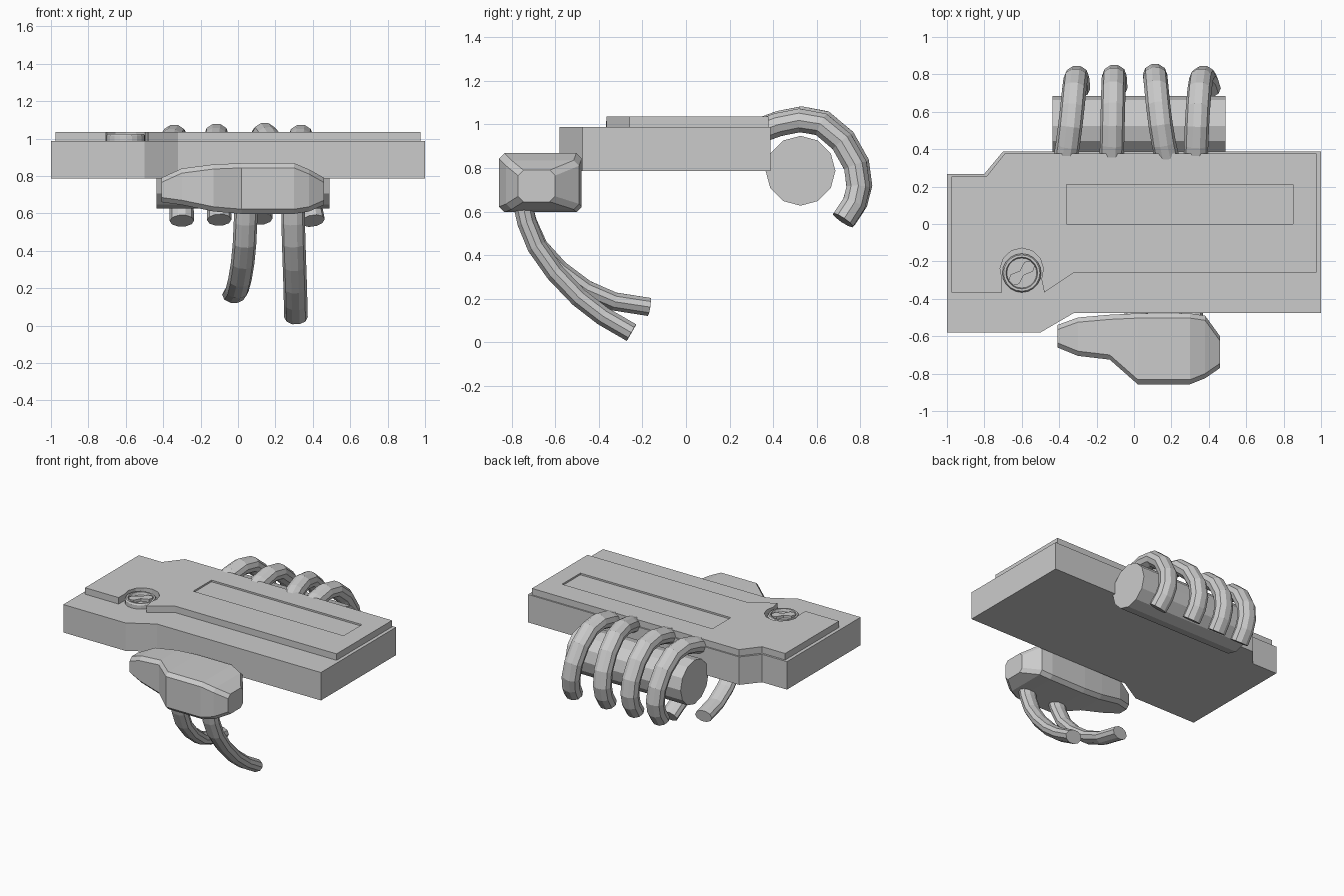
import bpy, bmesh, math
from mathutils import Vector

if "Cube" in bpy.data.objects:
    bpy.data.objects.remove(bpy.data.objects["Cube"])

GREY = (0.6, 0.6, 0.6, 1)
grey = bpy.data.materials.new("plain grey")
grey.use_nodes = True
grey.diffuse_color = GREY
grey.node_tree.nodes["Principled BSDF"].inputs["Base Color"].default_value = GREY


def finish(name, bm):
    """Turn a bmesh into a named object with the grey material."""
    bmesh.ops.recalc_face_normals(bm, faces=bm.faces)
    mesh = bpy.data.meshes.new(name)
    bm.to_mesh(mesh)
    bm.free()
    mesh.materials.append(grey)
    obj = bpy.data.objects.new(name, mesh)
    bpy.context.collection.objects.link(obj)
    return obj


def prism(name, outline, z0, z1, chamfer=0):
    """Upright prism over an outline, with a chamfered top rim."""
    bm = bmesh.new()
    face = bm.faces.new([bm.verts.new((x, y, z0)) for x, y in outline])
    top = bmesh.ops.extrude_face_region(bm, geom=[face], use_keep_orig=True)["geom"]
    for v in top:
        if isinstance(v, bmesh.types.BMVert):
            v.co.z = z1
    if chamfer:
        rim = [e for e in bm.edges if all(v.co.z == z1 for v in e.verts)]
        bmesh.ops.bevel(bm, geom=rim, offset=chamfer, segments=1, affect='EDGES')
    return finish(name, bm)


def loft(name, rings):
    """Skin a row of equal-length rings and cap both ends."""
    bm = bmesh.new()
    rows = [[bm.verts.new(p) for p in ring] for ring in rings]
    n = len(rows[0])
    for a, b in zip(rows, rows[1:]):
        for i in range(n):
            j = (i + 1) % n
            bm.faces.new((a[i], a[j], b[j], b[i]))
    bm.faces.new(rows[0])
    bm.faces.new(rows[-1])
    return finish(name, bm)


def tube(name, path, wide, thick, sides=10):
    """Sweep an oval along a path lying close to the yz plane."""
    pts = [Vector(p) for p in path]
    rings = []
    for i, p in enumerate(pts):
        t = (pts[min(i + 1, len(pts) - 1)] - pts[max(i - 1, 0)]).normalized()
        side = (Vector((1, 0, 0)) - t * t.x).normalized()
        up = side.cross(t)
        angles = [math.tau * k / sides for k in range(sides)]
        rings.append([p + side * wide * math.cos(a) + up * thick * math.sin(a) for a in angles])
    return loft(name, rings)


def circle(cx, cy, r, n, start=0.0, sweep=math.tau, closed=True):
    steps = n if closed else n - 1
    return [(cx + r * math.cos(start + sweep * i / steps),
             cy + r * math.sin(start + sweep * i / steps)) for i in range(n)]


# Main body slab with stepped corners
prism("body", [(-1, -.58), (-.5, -.58), (-.32, -.475), (1, -.475), (1, .388),
               (-.7, .388), (-.8, .268), (-1, .268)], .785, .988, .012)

# Raised lid, notched around the dial
DIAL_X, DIAL_Y = -.6, -.262
notch = circle(DIAL_X, -.245, .116, 9, math.radians(205), math.radians(-230), False)
lid = prism("lid", [(-.975, -.365), (-.705, -.365)] + notch +
            [(-.48, -.365), (-.32, -.26), (.975, -.26), (.975, .378),
             (-.69, .378), (-.79, .253), (-.975, .253)], .98, 1.035, .014)

# Shallow rectangular recess in the lid
cutter = prism("recess_cutter", [(-.36, 0), (.85, 0), (.85, .21), (-.36, .21)], 1.023, 1.1)
cutter.hide_render = True
cut = lid.modifiers.new("recess", 'BOOLEAN')
cut.operation = 'DIFFERENCE'
cut.solver = 'EXACT'
cut.object = cutter
bpy.context.view_layer.objects.active = lid
lid.select_set(True)
bpy.ops.object.modifier_apply(modifier=cut.name)
bpy.data.objects.remove(cutter)

# Dial: rim ring, sunken floor and a waisted grip
ring = [(.104, .98), (.104, 1.015), (.097, 1.025), (.085, 1.025), (.08, 1.005), (.0, 1.005)]
loft("dial", [[(x, y, z) for x, y in circle(DIAL_X, DIAL_Y, max(r, .002), 20)] for r, z in ring])
half = [(-.078, -.018), (-.05, -.034), (0, -.016), (.05, -.034), (.078, -.018)]
ca, sa = math.cos(math.radians(42)), math.sin(math.radians(42))
grip = [(DIAL_X + x * ca - y * sa, DIAL_Y + x * sa + y * ca)
        for x, y in half + [(-x, -y) for x, y in half]]
prism("dial_grip", grip, 1.0, 1.024, .005)

# Rear roller
loft("roller", [[(x, y, z) for y, z in circle(.525, .787, .16, 12)] for x in (-.436, .489)])

# Four hooks curling over the roller: x at the root, crest and tip, and lift
arc = [(.33, .965), (.42, .998), (.52, 1.018), (.62, 1.0), (.715, .92),
       (.777, .81), (.79, .71), (.77, .635), (.72, .56)]
hooks = [(-.37, -.32, -.3, 0), (-.12, -.11, -.1, .005), (.18, .12, .12, .01), (.33, .35, .4, 0)]
for k, (root, crest, tip, lift) in enumerate(hooks):
    path = []
    for i, (y, z) in enumerate(arc):
        t = i / (len(arc) - 1)
        x = root * (1 - t) * (1 - 2 * t) + crest * 4 * t * (1 - t) + tip * t * (2 * t - 1)
        path.append((x, y + lift, z + lift))
    tube(f"hook_{k + 1}", path, .065, .057)

# Front pod: chamfered sections as x, y range, z range
sections = [(-.41, -.66, -.54, .66, .79), (-.3, -.705, -.5, .645, .84),
            (-.13, -.725, -.485, .61, .862), (.02, -.857, -.478, .597, .868),
            (.3, -.857, -.478, .597, .868), (.38, -.825, -.49, .61, .835),
            (.46, -.77, -.6, .645, .79)]
rings = []
for x, y0, y1, z0, z1 in sections:
    c = .025
    rings.append([(x, y, z) for y, z in (
        (y0 + c, z0), (y1 - c, z0), (y1, z0 + c), (y1, z1 - c),
        (y1 - c, z1), (y0 + c, z1), (y0, z1 - c), (y0, z0 + c))])
loft("front_pod", rings)

# Two curved prongs hanging below the pod
tube("right_prong", [(.045, -.75, .64), (.04, -.725, .55), (.035, -.675, .44), (.025, -.58, .335),
                     (.01, -.46, .245), (-.005, -.33, .188), (-.022, -.17, .163)], .063, .044)
tube("left_prong", [(.295, -.75, .64), (.295, -.73, .55), (.298, -.685, .44), (.302, -.6, .32),
                    (.306, -.49, .205), (.308, -.38, .12), (.31, -.25, .045)], .063, .046)
